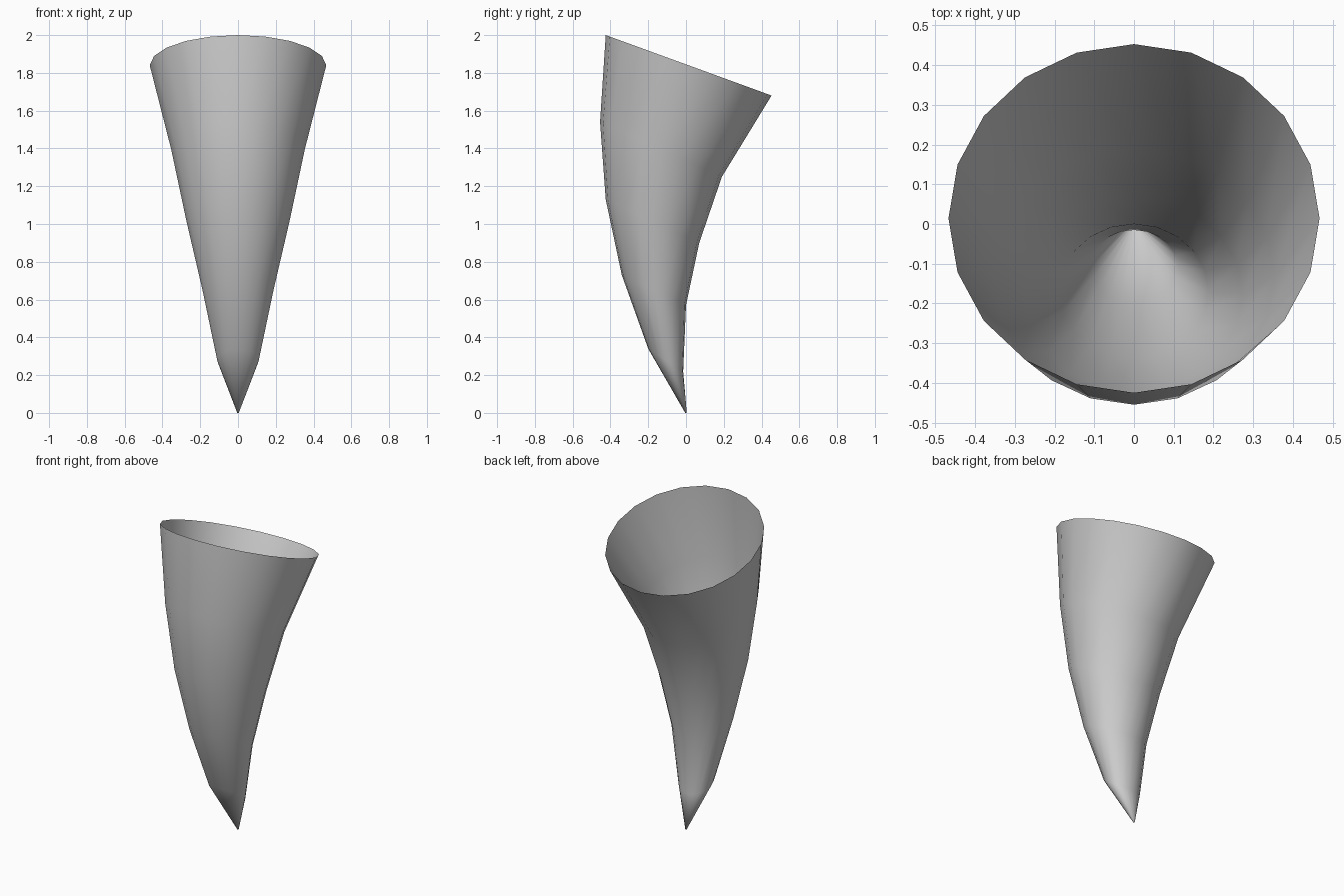
import bpy, bmesh, math
from mathutils import Vector

if "Cube" in bpy.data.objects:
    bpy.data.objects.remove(bpy.data.objects["Cube"])

SIDES = 20
# Each ring: front (y, z) and back (y, z) ends of its tilted diameter
RINGS = [((-0.004, 0.0), (0.004, 0.0)),
         ((-0.20, 0.34), (-0.015, 0.22)),
         ((-0.34, 0.73), (0.0, 0.57)),
         ((-0.425, 1.13), (0.07, 0.90)),
         ((-0.455, 1.54), (0.19, 1.25)),
         ((-0.425, 2.0), (0.453, 1.68))]

bm = bmesh.new()


def add_ring(front, back):
    f, b = Vector((0, *front)), Vector((0, *back))
    centre, axis = (f + b) / 2, (b - f) / 2
    side = Vector((axis.length, 0, 0))
    angles = [2 * math.pi * i / SIDES for i in range(SIDES)]
    return [bm.verts.new(centre + side * math.sin(a) + axis * math.cos(a)) for a in angles]


# Curved horn wall, open at the wide end
rings = [add_ring(*r) for r in RINGS]
for low, high in zip(rings, rings[1:]):
    for i in range(SIDES):
        j = (i + 1) % SIDES
        bm.faces.new((low[j], low[i], high[i], high[j]))
# Closed tip
bm.faces.new(rings[0])
bmesh.ops.recalc_face_normals(bm, faces=bm.faces)
# Make sure the wall faces outwards
wall = max(bm.faces, key=lambda f: f.calc_center_median().x)
wall.normal_update()
if wall.normal.x < 0:
    bmesh.ops.reverse_faces(bm, faces=bm.faces)
for face in bm.faces:
    face.smooth = True

mesh = bpy.data.meshes.new("horn")
bm.to_mesh(mesh)
bm.free()
horn = bpy.data.objects.new("horn", mesh)
bpy.context.collection.objects.link(horn)
